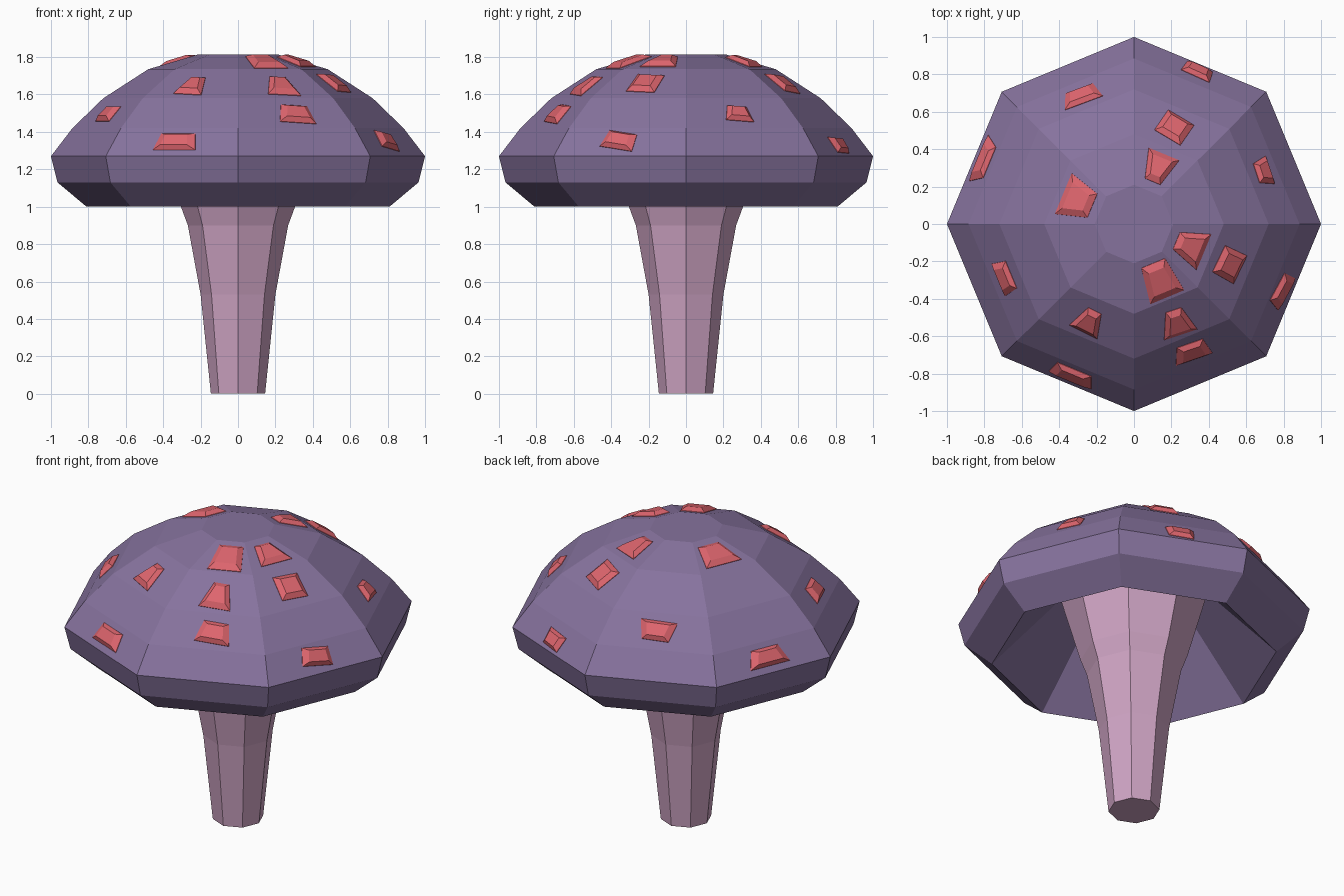
import bpy
from math import cos, sin, pi, radians
from mathutils import Vector, Matrix
from mathutils.bvhtree import BVHTree

if "Cube" in bpy.data.objects:
    bpy.data.objects.remove(bpy.data.objects["Cube"])

SIDES = 8


def material(name, rgb):
    m = bpy.data.materials.new(name)
    m.diffuse_color = (*rgb, 1)
    m.use_nodes = True
    m.node_tree.nodes["Principled BSDF"].inputs["Base Color"].default_value = m.diffuse_color
    return m


def make_object(name, verts, faces, mat):
    mesh = bpy.data.meshes.new(name)
    mesh.from_pydata(verts, [], faces)
    mesh.materials.append(mat)
    mesh.update()
    obj = bpy.data.objects.new(name, mesh)
    bpy.context.collection.objects.link(obj)
    return obj


def lathe(name, profile, mat):
    """Eight-sided solid from (radius, z) rings listed bottom to top, ends closed."""
    verts = [(r * cos(2 * pi * i / SIDES), r * sin(2 * pi * i / SIDES), z)
             for r, z in profile for i in range(SIDES)]
    faces = []
    for k in range(len(profile) - 1):
        for i in range(SIDES):
            a, j = k * SIDES, (i + 1) % SIDES
            faces.append((a + i, a + j, a + SIDES + j, a + SIDES + i))
    faces.append(tuple(reversed(range(SIDES))))
    faces.append(tuple(range(len(verts) - SIDES, len(verts))))
    return make_object(name, verts, faces, mat)


purple = material("cap_purple", (0.24, 0.17, 0.34))
pink = material("stem_pink", (0.62, 0.37, 0.55))
red = material("spot_red", (0.73, 0.13, 0.155))

# Stem, flaring into the hollow of the cap
lathe("stem", [(0.145, 0), (0.20, 0.53), (0.268, 0.90), (0.305, 1.0), (0.42, 1.41)], pink)

# Cap: hollow underside, bevelled rim, faceted dome with flat top
cap = lathe("cap", [(0.42, 1.40), (0.81, 1.0), (0.965, 1.13), (1.0, 1.27), (0.885, 1.42),
                    (0.72, 1.58), (0.48, 1.735), (0.21, 1.815)], purple)

# Spots: x, y, lower width, upper width, height along the slope, twist in degrees
spots = [
    (-0.28, 0.685, 0.16, 0.22, 0.12, -3), (0.34, 0.815, 0.15, 0.17, 0.10, -3),
    (0.215, 0.515, 0.165, 0.165, 0.16, -10), (0.13, 0.30, 0.18, 0.09, 0.17, 0),
    (-0.30, 0.13, 0.24, 0.14, 0.18, 0), (-0.80, 0.34, 0.27, 0.18, 0.11, 0),
    (0.69, 0.28, 0.16, 0.11, 0.11, -6), (0.30, -0.12, 0.21, 0.10, 0.17, 0),
    (0.51, -0.215, 0.17, 0.16, 0.16, -4), (0.14, -0.30, 0.20, 0.14, 0.21, 0),
    (-0.69, -0.285, 0.19, 0.16, 0.11, 0), (-0.24, -0.52, 0.17, 0.08, 0.16, -5),
    (0.23, -0.525, 0.19, 0.09, 0.17, -5), (0.31, -0.68, 0.21, 0.15, 0.13, -5),
    (-0.33, -0.805, 0.25, 0.20, 0.11, 0), (0.79, -0.355, 0.20, 0.17, 0.11, -10),
]
tree = BVHTree.FromPolygons([v.co for v in cap.data.vertices],
                            [tuple(p.vertices) for p in cap.data.polygons])
for n, (x, y, low, high, height, twist) in enumerate(spots, 1):
    point, normal, _, _ = tree.ray_cast(Vector((x, y, 3)), Vector((0, 0, -1)))
    right = Vector((0, 0, 1)).cross(normal).normalized()
    up = normal.cross(right)
    turn = Matrix.Rotation(radians(twist), 3, normal)
    right, up = turn @ right, turn @ up
    outline = [(-low / 2, -height / 2), (low / 2, -height / 2),
               (high / 2, height / 2), (-high / 2, height / 2)]
    verts = [point + right * u * s + up * v * s + normal * lift
             for s, lift in ((1.0, -0.015), (0.98, 0.003), (0.62, 0.024)) for u, v in outline]
    faces = [(3, 2, 1, 0), (8, 9, 10, 11)]
    faces += [(k + i, k + (i + 1) % 4, k + 4 + (i + 1) % 4, k + 4 + i)
              for k in (0, 4) for i in range(4)]
    make_object(f"cap_spot_{n:02d}", verts, faces, red)
